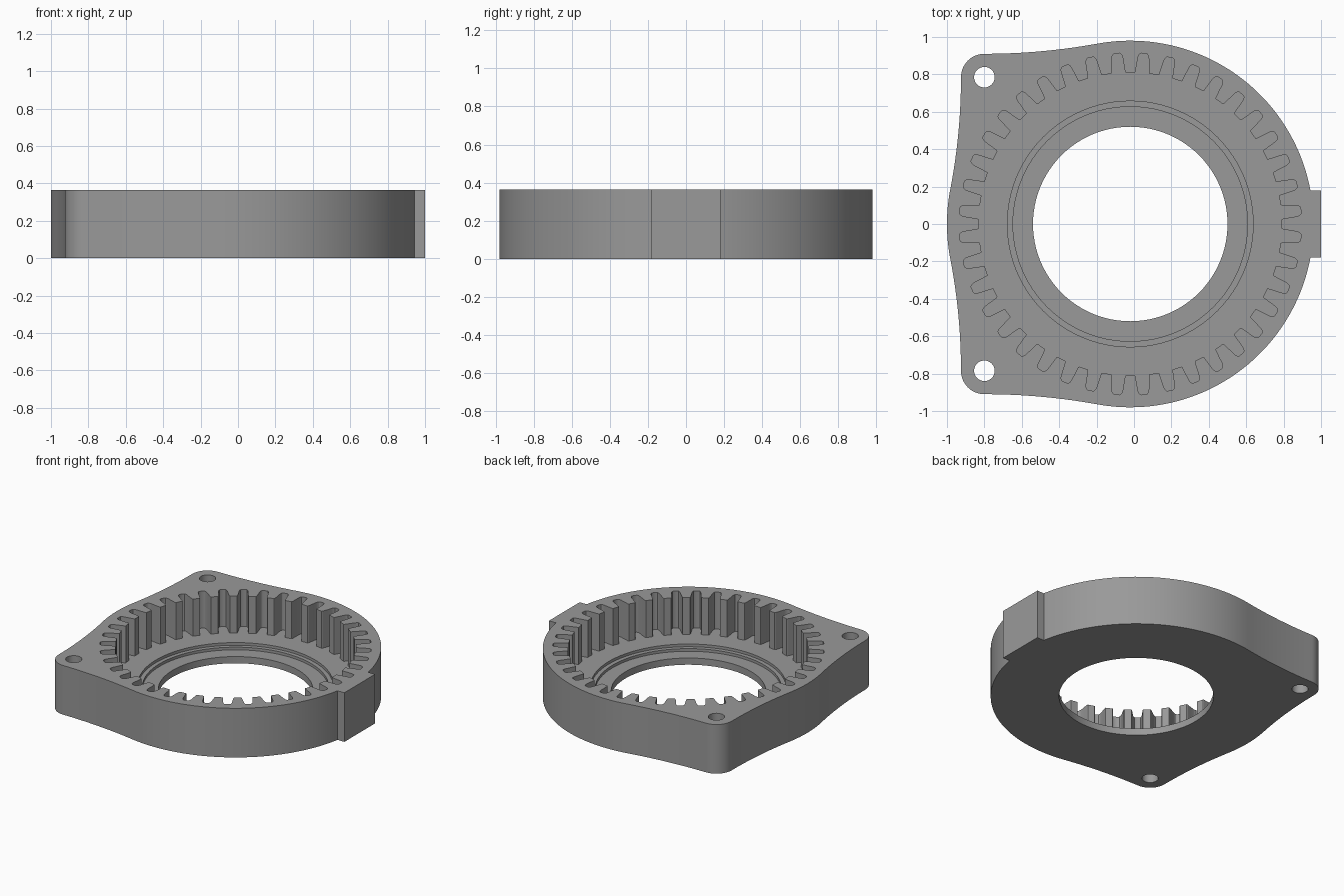
import bpy, bmesh, math
from mathutils import Vector

if "Cube" in bpy.data.objects:
    bpy.data.objects.remove(bpy.data.objects["Cube"])

CX = -0.02            # centre of the ring
R = 0.98              # outer radius
H = 0.365             # total height
FLOOR, LEDGE, LIP = 0.09, 0.07, 0.05
EAR = Vector((-0.80, 0.785))
EAR_R = 0.125
TEETH = 40

grey = bpy.data.materials.new("grey plastic")
grey.diffuse_color = (0.32, 0.32, 0.32, 1)
grey.use_nodes = True
grey.node_tree.nodes["Principled BSDF"].inputs["Base Color"].default_value = grey.diffuse_color


def prism(name, outline, z0, z1):
    """Closed vertical prism from a counter-clockwise outline."""
    bm = bmesh.new()
    base = bm.faces.new([bm.verts.new((x, y, z0)) for x, y in outline])
    ext = bmesh.ops.extrude_face_region(bm, geom=[base], use_keep_orig=True)
    top = [v for v in ext["geom"] if isinstance(v, bmesh.types.BMVert)]
    bmesh.ops.translate(bm, verts=top, vec=(0, 0, z1 - z0))
    bmesh.ops.recalc_face_normals(bm, faces=bm.faces)
    me = bpy.data.meshes.new(name)
    bm.to_mesh(me)
    bm.free()
    me.materials.append(grey)
    ob = bpy.data.objects.new(name, me)
    bpy.context.collection.objects.link(ob)
    return ob


def arc(c, r, a0, a1, n):
    """Points along an arc, angles in radians."""
    return [(c[0] + r * math.cos(a0 + (a1 - a0) * i / n),
             c[1] + r * math.sin(a0 + (a1 - a0) * i / n)) for i in range(n + 1)]


def circle(c, r, n):
    return arc(c, r, 0, 2 * math.pi, n)[:-1]


def blend(horizontal, gap):
    """Radius and centre of the hollow arc from an ear to the ring."""
    rf = (horizontal ** 2 + gap ** 2 - R ** 2) / (2 * (R - gap))
    return rf


# Outer outline, upper half from the tab round to the far left
dx, dy = EAR.x - CX, EAR.y
rf1 = blend(dx, dy + EAR_R)
c1 = (EAR.x, EAR.y + EAR_R + rf1)
t1 = math.atan2(c1[1], c1[0] - CX)
rf2 = blend(dy, -dx + EAR_R)
c2 = (EAR.x - EAR_R - rf2, EAR.y)
t2 = math.atan2(c2[1], c2[0] - CX)
tab = math.asin(0.18 / R)
half = [(1.0, 0.18)]
half += arc((CX, 0), R, tab, t1, 60)
half += arc(c1, rf1, t1 - math.pi, -math.pi / 2, 16)[1:]
half += arc(EAR, EAR_R, math.pi / 2, math.pi, 14)[1:]
half += arc(c2, rf2, 0, t2 - math.pi if t2 > math.pi / 2 else t2, 16)[1:]
half += arc((CX, 0), R, t2, math.pi, 8)[1:]
outline = half + [(x, -y) for x, y in reversed(half[:-1])]
body = prism("ring_gear_housing", outline, 0, H)

# Toothed pocket: half a tooth as (radius, angle), mirrored and repeated
tooth = [(0.81, 0.030), (0.814, 0.034), (0.85, 0.040), (0.89, 0.0455),
         (0.902, 0.049), (0.911, 0.055), (0.915, 0.063)]
profile = [(r, -a) for r, a in reversed(tooth)] + tooth
pocket = [(CX + r * math.cos(a + 2 * math.pi * i / TEETH),
           r * math.sin(a + 2 * math.pi * i / TEETH))
          for i in range(TEETH) for r, a in profile]

# Pocket, stepped seat, bore and bolt holes
cutters = [
    prism("tooth_pocket_cutter", pocket, FLOOR, H + 0.1),
    prism("ledge_cutter", circle((CX, 0), 0.657, 96), LEDGE, H + 0.12),
    prism("seat_cutter", circle((CX, 0), 0.627, 96), LIP, H + 0.14),
    prism("bore_cutter", circle((CX, 0), 0.52, 96), -0.1, H + 0.16),
]
for s in (1, -1):
    cutters.append(prism("bolt_hole_cutter", circle((EAR.x, s * EAR.y), 0.055, 32), -0.1, H + 0.1))

for c in cutters:
    c.hide_render = True
    mod = body.modifiers.new(c.name, 'BOOLEAN')
    mod.operation = 'DIFFERENCE'
    mod.solver = 'EXACT'
    mod.object = c

# Bake the cuts and drop the helpers
dg = bpy.context.evaluated_depsgraph_get()
result = bpy.data.meshes.new_from_object(body.evaluated_get(dg))
body.modifiers.clear()
body.data = result
for c in cutters:
    bpy.data.objects.remove(c)

bpy.context.view_layer.objects.active = body
body.select_set(True)
bpy.ops.object.shade_smooth_by_angle(angle=math.radians(30))
